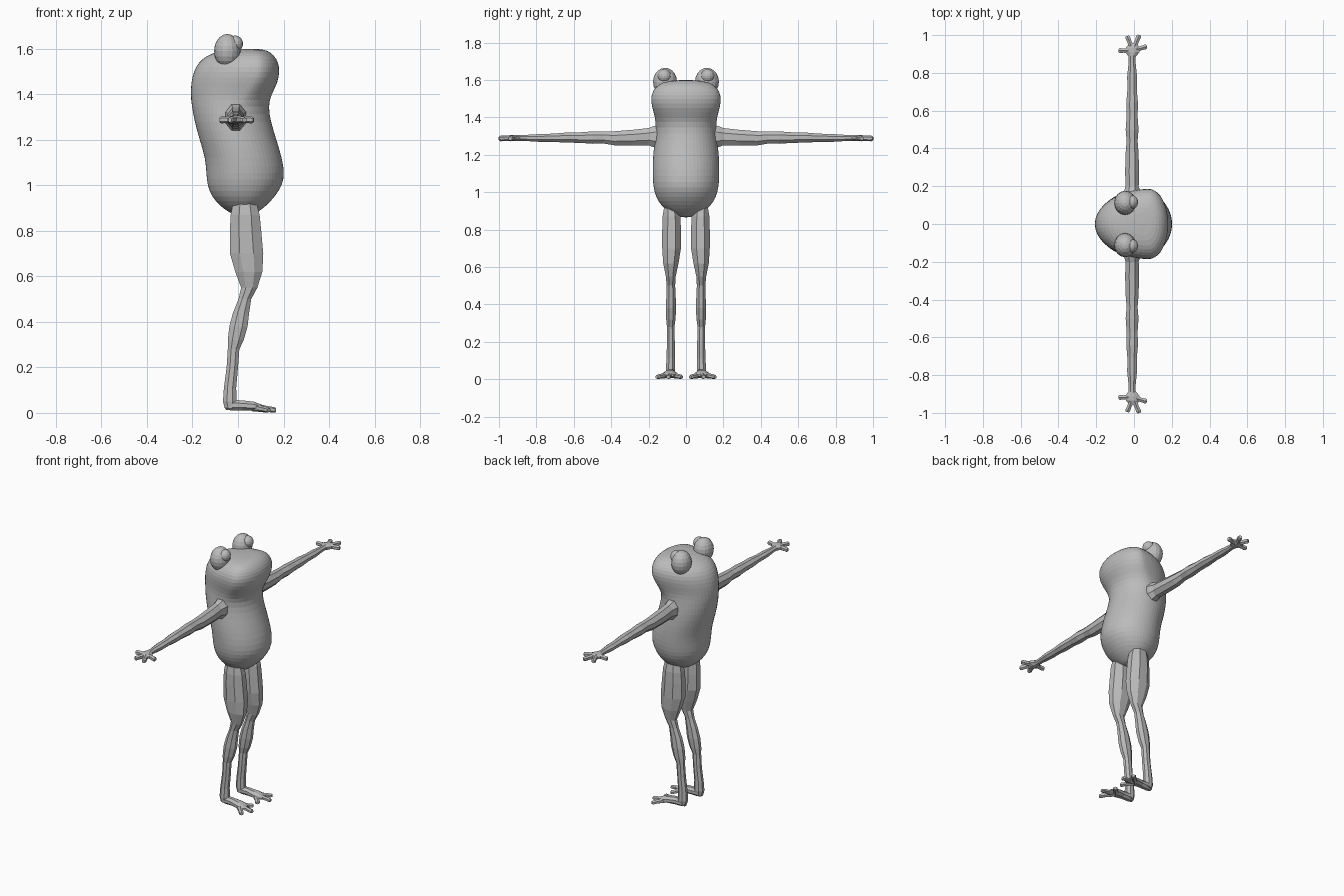
import bpy, bmesh, math
from mathutils import Vector

skin = bpy.data.materials.new("grey_skin")
skin.diffuse_color = (0.5, 0.5, 0.5, 1)


def finish(name, bm, mirror=False, subdiv=0):
    """Turn a bmesh into a named object, optionally mirrored to the other side."""
    bmesh.ops.recalc_face_normals(bm, faces=bm.faces)
    mesh = bpy.data.meshes.new(name)
    bm.to_mesh(mesh)
    bm.free()
    mesh.materials.append(skin)
    ob = bpy.data.objects.new(name, mesh)
    bpy.context.collection.objects.link(ob)
    if mirror:
        m = ob.modifiers.new("mirror", 'MIRROR')
        m.use_axis = (False, True, False)
        m.use_mirror_merge = False
    if subdiv:
        ob.modifiers.new("smooth", 'SUBSURF').levels = subdiv
        ob.modifiers["smooth"].render_levels = subdiv
    return ob


def loft(bm, rings):
    """Skin a list of equal-sized point rings and cap both ends."""
    loops = [[bm.verts.new(p) for p in r] for r in rings]
    n = len(loops[0])
    for a, b in zip(loops, loops[1:]):
        for i in range(n):
            j = (i + 1) % n
            bm.faces.new((a[i], a[j], b[j], b[i]))
    bm.faces.new(loops[0])
    bm.faces.new(loops[-1])


def tube(bm, stations, u, v, sides=8):
    """Stations are (x, y, z, radius along u, radius along v)."""
    u, v = Vector(u), Vector(v)
    rings = []
    for x, y, z, a, b in stations:
        angles = [2 * math.pi * (i + 0.5) / sides for i in range(sides)]
        k = 1 / math.cos(math.pi / sides)
        rings.append([Vector((x, y, z)) + u * a * k * math.cos(t) + v * b * k * math.sin(t)
                      for t in angles])
    loft(bm, rings)


def digit(bm, start, end, w0, w1, h0, h1):
    """Finger or toe with a slightly swollen tip."""
    s, e = Vector(start), Vector(end)
    d = (e - s).normalized()
    side = d.cross(Vector((0, 0, 1))).normalized()
    mid = s.lerp(e, 0.65)
    tip = s.lerp(e, 0.9)
    tube(bm, [(*s, w0, h0), (*mid, w1 * 0.85, h1), (*tip, w1, h1), (*e, w1 * 0.7, h1 * 0.7)],
         side, (0, 0, 1), 6)


# body and head: egg-shaped sections (z, back x, front x, widest x, half width)
SECTIONS = [
    (0.865, 0.00, 0.06, 0.03, 0.03), (0.88, -0.04, 0.085, 0.03, 0.075),
    (0.91, -0.08, 0.125, 0.03, 0.115), (0.95, -0.117, 0.163, 0.03, 0.15),
    (1.00, -0.136, 0.196, 0.03, 0.17), (1.05, -0.14, 0.206, 0.03, 0.178),
    (1.12, -0.144, 0.195, 0.02, 0.18), (1.20, -0.17, 0.17, 0.0, 0.177),
    (1.28, -0.192, 0.145, -0.02, 0.168), (1.35, -0.205, 0.133, -0.01, 0.162),
    (1.40, -0.21, 0.148, 0.03, 0.166), (1.45, -0.208, 0.175, 0.065, 0.182),
    (1.50, -0.197, 0.184, 0.08, 0.19), (1.54, -0.175, 0.178, 0.08, 0.18),
    (1.57, -0.14, 0.16, 0.08, 0.155), (1.59, -0.085, 0.135, 0.07, 0.12),
    (1.60, -0.02, 0.10, 0.05, 0.06)]
bm = bmesh.new()
N = 28
rings = []
for z, xb, xf, xc, w in SECTIONS:
    ring = []
    for i in range(N):
        t = 2 * math.pi * i / N
        c = math.cos(t)
        ring.append((xc + c * ((xf - xc) if c > 0 else (xc - xb)), w * math.sin(t), z))
    rings.append(ring)
loft(bm, rings)
finish("body", bm, subdiv=1)


def ball(name, centre, radii):
    bm = bmesh.new()
    bmesh.ops.create_uvsphere(bm, u_segments=16, v_segments=10, radius=1)
    for vert in bm.verts:
        vert.co = Vector(centre) + Vector([vert.co[i] * radii[i] for i in range(3)])
    finish(name, bm, mirror=True)


# eye sockets and eyeballs
ball("eyelid", (-0.047, 0.112, 1.59), (0.058, 0.064, 0.075))
ball("eyeball", (-0.012, 0.116, 1.622), (0.034, 0.036, 0.036))

# arms: (y, centre z, half width, half height)
bm = bmesh.new()
tube(bm, [(-0.01, y, z, a, b) for y, z, a, b in [
    (0.13, 1.297, 0.05, 0.065), (0.175, 1.297, 0.042, 0.056), (0.20, 1.297, 0.035, 0.046),
    (0.28, 1.292, 0.037, 0.042), (0.38, 1.288, 0.034, 0.038), (0.44, 1.292, 0.029, 0.032),
    (0.50, 1.292, 0.034, 0.033), (0.57, 1.292, 0.029, 0.028), (0.64, 1.292, 0.031, 0.027),
    (0.71, 1.291, 0.025, 0.022), (0.78, 1.29, 0.026, 0.021), (0.86, 1.29, 0.018, 0.016),
    (0.90, 1.29, 0.020, 0.016)]], (1, 0, 0), (0, 0, 1))
finish("arm", bm, mirror=True)

# hands: palm with four fingers
bm = bmesh.new()
tube(bm, [(-0.01, 0.885, 1.29, 0.018, 0.015), (-0.008, 0.91, 1.29, 0.038, 0.017),
          (-0.006, 0.935, 1.29, 0.036, 0.016), (-0.005, 0.952, 1.288, 0.022, 0.012)],
     (1, 0, 0), (0, 0, 1))
for tip in [(-0.082, 0.918), (-0.036, 0.995), (0.028, 1.0), (0.068, 0.94)]:
    digit(bm, (-0.006, 0.918, 1.29), (*tip, 1.287), 0.016, 0.013, 0.014, 0.013)
finish("hand", bm, mirror=True)

# legs: (z, back x, front x, inner y, outer y)
LEG = [(0.93, -0.02, 0.08, 0.045, 0.115), (0.87, -0.032, 0.095, 0.03, 0.125),
       (0.80, -0.036, 0.102, 0.027, 0.127), (0.70, -0.035, 0.111, 0.027, 0.127),
       (0.62, -0.012, 0.107, 0.04, 0.122), (0.55, 0.014, 0.085, 0.055, 0.108),
       (0.50, 0.002, 0.058, 0.058, 0.103), (0.44, -0.022, 0.049, 0.055, 0.105),
       (0.38, -0.038, 0.042, 0.053, 0.108), (0.32, -0.045, 0.025, 0.056, 0.106),
       (0.28, -0.045, 0.006, 0.062, 0.102), (0.20, -0.05, 0.0, 0.06, 0.102),
       (0.11, -0.062, -0.008, 0.06, 0.104), (0.05, -0.066, -0.006, 0.058, 0.108),
       (0.02, -0.058, -0.01, 0.062, 0.104)]
bm = bmesh.new()
tube(bm, [((a + b) / 2, (c + d) / 2, z, (b - a) / 2, (d - c) / 2) for z, a, b, c, d in LEG],
     (1, 0, 0), (0, 1, 0))
finish("leg", bm, mirror=True)

# feet: sole with three spread toes
bm = bmesh.new()
tube(bm, [(-0.055, 0.083, 0.03, 0.016, 0.016), (-0.03, 0.083, 0.034, 0.023, 0.023),
          (0.02, 0.084, 0.033, 0.024, 0.022), (0.07, 0.086, 0.029, 0.034, 0.02),
          (0.10, 0.087, 0.024, 0.034, 0.014), (0.12, 0.087, 0.02, 0.02, 0.008)],
     (0, 1, 0), (0, 0, 1))
for tip in [(0.125, 0.022), (0.167, 0.094), (0.135, 0.156)]:
    digit(bm, (0.065, 0.086, 0.026), (*tip, 0.012), 0.018, 0.014, 0.017, 0.011)
finish("foot", bm, mirror=True)
